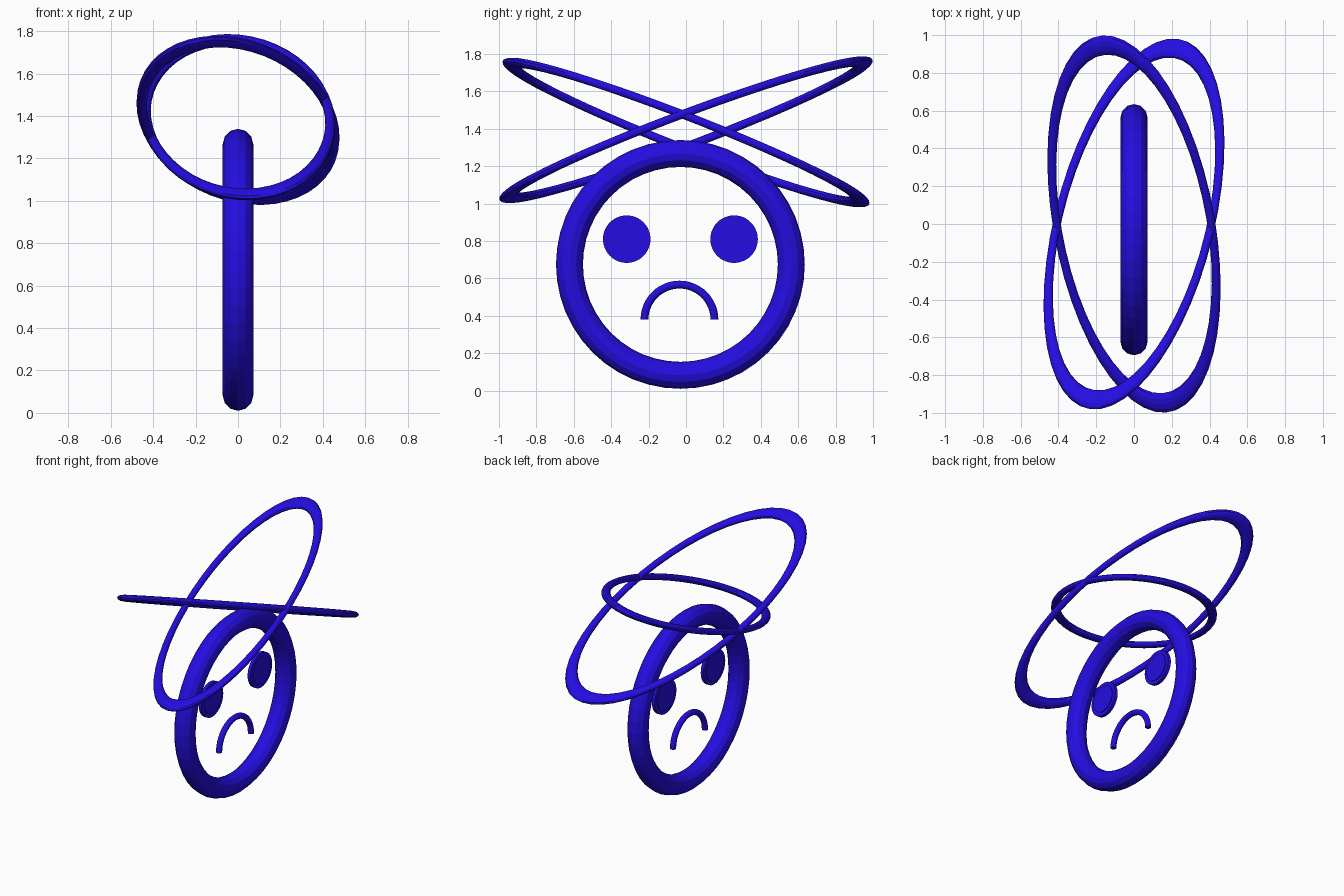
import bpy, bmesh
from math import pi, sin, cos
from mathutils import Vector, Matrix

cube = bpy.data.objects.get("Cube")
if cube:
    bpy.data.objects.remove(cube, do_unlink=True)

blue = bpy.data.materials.new("royal_blue")
blue.use_nodes = True
color = (0.018, 0.004, 0.75, 1)
blue.diffuse_color = color
blue.node_tree.nodes["Principled BSDF"].inputs["Base Color"].default_value = color


def finish(name, bm, matrix):
    bm.transform(matrix)
    bmesh.ops.recalc_face_normals(bm, faces=bm.faces)
    mesh = bpy.data.meshes.new(name)
    bm.to_mesh(mesh)
    bm.free()
    mesh.materials.append(blue)
    obj = bpy.data.objects.new(name, mesh)
    bpy.context.collection.objects.link(obj)
    return obj


def torus(name, major, minor, matrix, arc=2 * pi, segments=48, sides=12):
    """Torus around local z; a partial arc gets capped ends."""
    bm = bmesh.new()
    closed = arc > 6.2
    loops = []
    for i in range(segments if closed else segments + 1):
        a = arc * i / segments
        loop = []
        for j in range(sides):
            b = 2 * pi * j / sides
            r = major + minor * cos(b)
            loop.append(bm.verts.new((r * cos(a), r * sin(a), minor * sin(b))))
        loops.append(loop)
    for i in range(segments):
        p, q = loops[i], loops[(i + 1) % len(loops)]
        for j in range(sides):
            k = (j + 1) % sides
            bm.faces.new((p[j], q[j], q[k], p[k]))
    if not closed:
        bm.faces.new(loops[0])
        bm.faces.new(loops[-1])
    return finish(name, bm, matrix)


def disc(name, radius, depth, matrix):
    bm = bmesh.new()
    bmesh.ops.create_cone(bm, cap_ends=True, segments=48, radius1=radius,
                          radius2=radius, depth=depth)
    return finish(name, bm, matrix)


def frame(u, v, n, center):
    """Matrix whose local axes are u, v, n, placed at center."""
    m = Matrix((u, v, n)).transposed().to_4x4()
    m.translation = center
    return m


def facing(y, z):
    """Local x -> y, local y -> z, local z -> x."""
    return frame(Vector((0, 1, 0)), Vector((0, 0, 1)), Vector((1, 0, 0)), Vector((0, y, z)))


# Face outline
MID = -0.03
torus("head_ring", 0.593, 0.072, facing(MID, 0.675))

# Eyes, each a thin disc with a raised pupil on both sides
for side, label in ((-1, "front"), (1, "back")):
    place = facing(MID + side * 0.287, 0.81)
    disc(label + "_eye", 0.127, 0.024, place)
    disc(label + "_pupil", 0.1, 0.036, place)

# Frowning mouth
torus("mouth", 0.187, 0.021, facing(MID - 0.005, 0.38), arc=pi, segments=24)


# Two tilted, stretched halos crossing above the head
def halo(name, long_axis, z):
    u = Vector(long_axis)
    crossing = Vector((0.41, 0, 0.09))
    v = crossing - u * (crossing.dot(u) / u.length_squared)
    n = u.cross(v).normalized() * v.length
    torus(name, 1.0, 0.054, frame(u, v, n, Vector((0, 0, z))))


halo("halo_rising_back", (-0.16, 0.947, 0.35), 1.395)
halo("halo_rising_front", (-0.22, -0.93, 0.355), 1.38)
